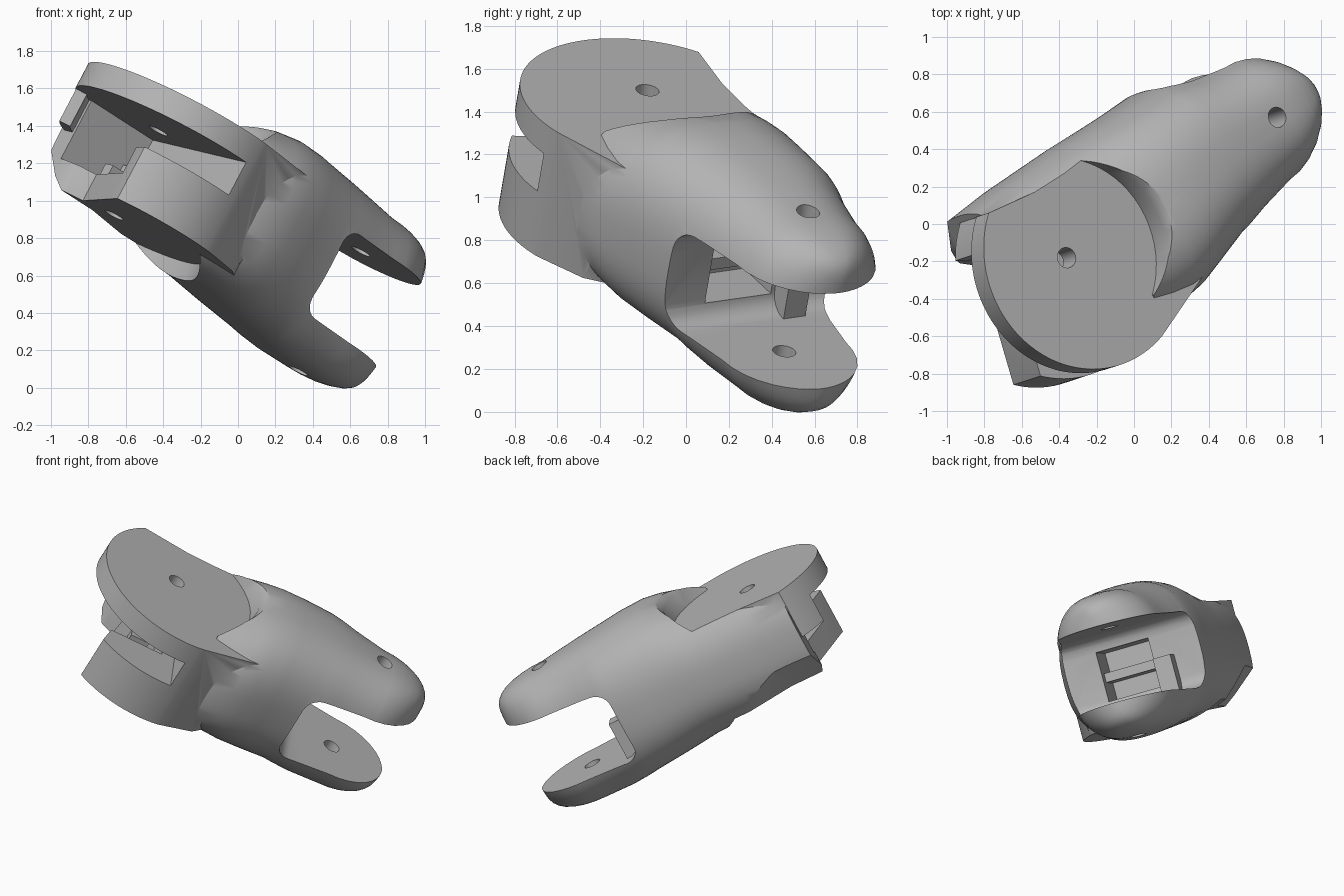
import bpy, bmesh, math
from mathutils import Matrix, Vector

cube = bpy.data.objects.get("Cube")
if cube:
    bpy.data.objects.remove(cube, do_unlink=True)

grey = bpy.data.materials.new("light_grey")
grey.use_nodes = True
grey.diffuse_color = (0.46, 0.46, 0.46, 1)
grey.node_tree.nodes["Principled BSDF"].inputs["Base Color"].default_value = (0.46, 0.46, 0.46, 1)

MID = -0.33      # middle of the thickness
PIN = 1.46       # distance between the two pin axes


def make(name, bm):
    bmesh.ops.recalc_face_normals(bm, faces=bm.faces)
    mesh = bpy.data.meshes.new(name)
    bm.to_mesh(mesh)
    bm.free()
    ob = bpy.data.objects.new(name, mesh)
    ob.data.materials.append(grey)
    bpy.context.collection.objects.link(ob)
    return ob


def loft(name, rings):
    bm = bmesh.new()
    loops = [[bm.verts.new(p) for p in ring] for ring in rings]
    n = len(loops[0])
    for r, s in zip(loops, loops[1:]):
        for i in range(n):
            bm.faces.new((r[i], r[(i + 1) % n], s[(i + 1) % n], s[i]))
    bm.faces.new(loops[0])
    bm.faces.new(loops[-1])
    return make(name, bm)


def prism(name, outline, low, high):
    return loft(name, [[(x, y, z) for x, y in outline] for z in (low, high)])


def arc(x, y, r, start=0, end=360, n=64):
    steps = n if end - start == 360 else n + 1
    angles = [math.radians(start + (end - start) * i / n) for i in range(steps)]
    return [(x + r * math.cos(t), y + r * math.sin(t)) for t in angles]


def box(name, x, y, z, bevel=0):
    ob = prism(name, [(x[0], y[0]), (x[1], y[0]), (x[1], y[1]), (x[0], y[1])], *z)
    if bevel:
        bm = bmesh.new()
        bm.from_mesh(ob.data)
        bmesh.ops.bevel(bm, geom=bm.edges[:], offset=bevel, segments=6, profile=0.5, affect='EDGES')
        bm.to_mesh(ob.data)
        bm.free()
    return ob


def combine(ob, other, operation):
    mod = ob.modifiers.new("combine", 'BOOLEAN')
    mod.operation = operation
    mod.solver = 'EXACT'
    mod.object = other
    bpy.context.view_layer.objects.active = ob
    bpy.ops.object.modifier_apply(modifier=mod.name)
    bpy.data.objects.remove(other, do_unlink=True)


# Rounded body: position, sideways centre, half width, height above and below the middle
stations = [(-0.26, 0, 0.47, 0.46, 0.45), (0, 0, 0.485, 0.46, 0.44), (0.25, -0.02, 0.505, 0.455, 0.43),
            (0.45, -0.045, 0.53, 0.475, 0.425), (0.58, -0.05, 0.53, 0.51, 0.43),
            (0.7, -0.045, 0.52, 0.53, 0.445), (0.85, -0.025, 0.495, 0.53, 0.46),
            (1.05, 0.005, 0.465, 0.515, 0.475), (1.13, 0.005, 0.45, 0.507, 0.487),
            (1.25, 0, 0.415, 0.492, 0.5)]
for deg in (0, 12, 24, 36, 48, 58, 67, 75, 82, 87):
    t = math.radians(deg)
    bulge = math.cos(t) ** 0.5
    stations.append((PIN + 0.37 * math.sin(t), 0, 0.375 * math.cos(t) ** 0.95,
                     0.23 + 0.235 * bulge, 0.25 + 0.25 * bulge))


def section(a, b, width, up, down, n=72):
    ring = []
    for i in range(n):
        t = 2 * math.pi * i / n
        c, s = math.cos(t), math.sin(t)
        height = up if s > 0 else down
        ring.append((a, b + width * math.copysign(abs(c) ** 0.78, c),
                     MID + height * math.copysign(abs(s) ** 0.78, s)))
    return ring


body = loft("joint_body", [section(*s) for s in stations])

# Pockets above and below the round end, with a flared rim
for side in (1, -1):
    rings = []
    for depth, radius in ((0.33, 0.54), (0.45, 0.55), (0.5, 0.575), (0.53, 0.61), (0.8, 0.64)):
        rings.append([(x, y, MID + side * depth) for x, y in arc(0, 0, radius)])
    combine(body, loft("pocket_cutter", rings), 'DIFFERENCE')
    z = sorted((MID + side * 0.33, MID + side * 0.9))
    combine(body, box("pocket_end_cutter", (-1, 0.33), (-1, 1), z), 'DIFFERENCE')

# Round end, whose flank runs further along the top than along the bottom
rim = arc(0.1, -0.05, 0.61, 127, 285)
inner = [(0.85, 0.2), (0.446, 0.325)]
flanks = ((-0.66, [(0.5, -0.53), (0.7, -0.3)]), (0, [(0.72, -0.475), (0.85, -0.3)]))
combine(body, loft("round_end", [[(x, y, z) for x, y in rim + flank + inner] for z, flank in flanks]), 'UNION')

# Sloping lower corner that fades out along the body
corner = [[(a, b + shift, c - shift) for b, c in ((0.47, -0.46), (0.22, -0.665), (0.22, -1), (0.7, -1), (0.7, -0.46))]
          for a, shift in ((-0.6, 0), (0, 0), (0.5, 0.1))]
combine(body, loft("corner_cutter", corner), 'DIFFERENCE')

# Slot under the top disc, trimmed lower end and recess in the lower block
combine(body, box("slot_cutter", (-1, 0.19), (-1, 0.33), (-0.345, -0.145)), 'DIFFERENCE')
trim = [(-1, 1), (-0.26, 1), (-0.26, 0.3), (-0.22, 0.21), (-0.13, 0.14), (-0.317, -0.49), (-0.4, -1), (-1, -1)]
combine(body, prism("end_trim_cutter", trim, -1, -0.145), 'DIFFERENCE')
combine(body, box("recess_cutter", (-1, 0.1), (-0.34, 0.33), (-0.5, -0.3)), 'DIFFERENCE')

# Curved tab hanging from the top disc
tab = arc(0.1, -0.05, 0.605, 127, 147, 12) + arc(0.1, -0.05, 0.54, 127, 147, 12)[::-1]
combine(body, prism("disc_tab", tab, -0.34, -0.1), 'UNION')

# Fork gap, inner socket with its divider, and stop block
combine(body, box("fork_cutter", (1.07, 2.5), (-1, 1), (-0.61, -0.1), 0.1), 'DIFFERENCE')
combine(body, box("socket_cutter", (0.82, 1.2), (-0.22, 0.14), (-0.53, -0.2)), 'DIFFERENCE')
combine(body, box("socket_divider", (0.8, 1.0), (-0.25, 0.17), (-0.4, -0.34)), 'UNION')
combine(body, box("stop_block", (1.0, 1.18), (0.16, 0.28), (-0.63, -0.35)), 'UNION')

# Small ribs in the recess
for y in (-0.12, 0.12):
    combine(body, box("recess_rib", (-0.1, 0.03), (y - 0.04, y + 0.04), (-0.55, -0.42)), 'UNION')

# Pin holes
for x in (0, PIN):
    combine(body, prism("pin_cutter", arc(x, 0, 0.055, n=32), -1.5, 1), 'DIFFERENCE')

# Tilt into the standing pose
n = Vector((0.46, 0.15, 0.874)).normalized()
u = Vector((0.728, 0.5, -0.468))
u = (u - n * u.dot(n)).normalized()
v = n.cross(u)
pose = Matrix((u, v, n)).transposed().to_4x4()
pose.translation = (-0.36, -0.18, 1.5)
body.data.transform(pose)

body.data.materials.clear()
body.data.materials.append(grey)
for poly in body.data.polygons:
    poly.material_index = 0
bpy.ops.object.select_all(action='DESELECT')
body.select_set(True)
bpy.context.view_layer.objects.active = body
bpy.ops.object.shade_smooth_by_angle(angle=math.radians(32))
